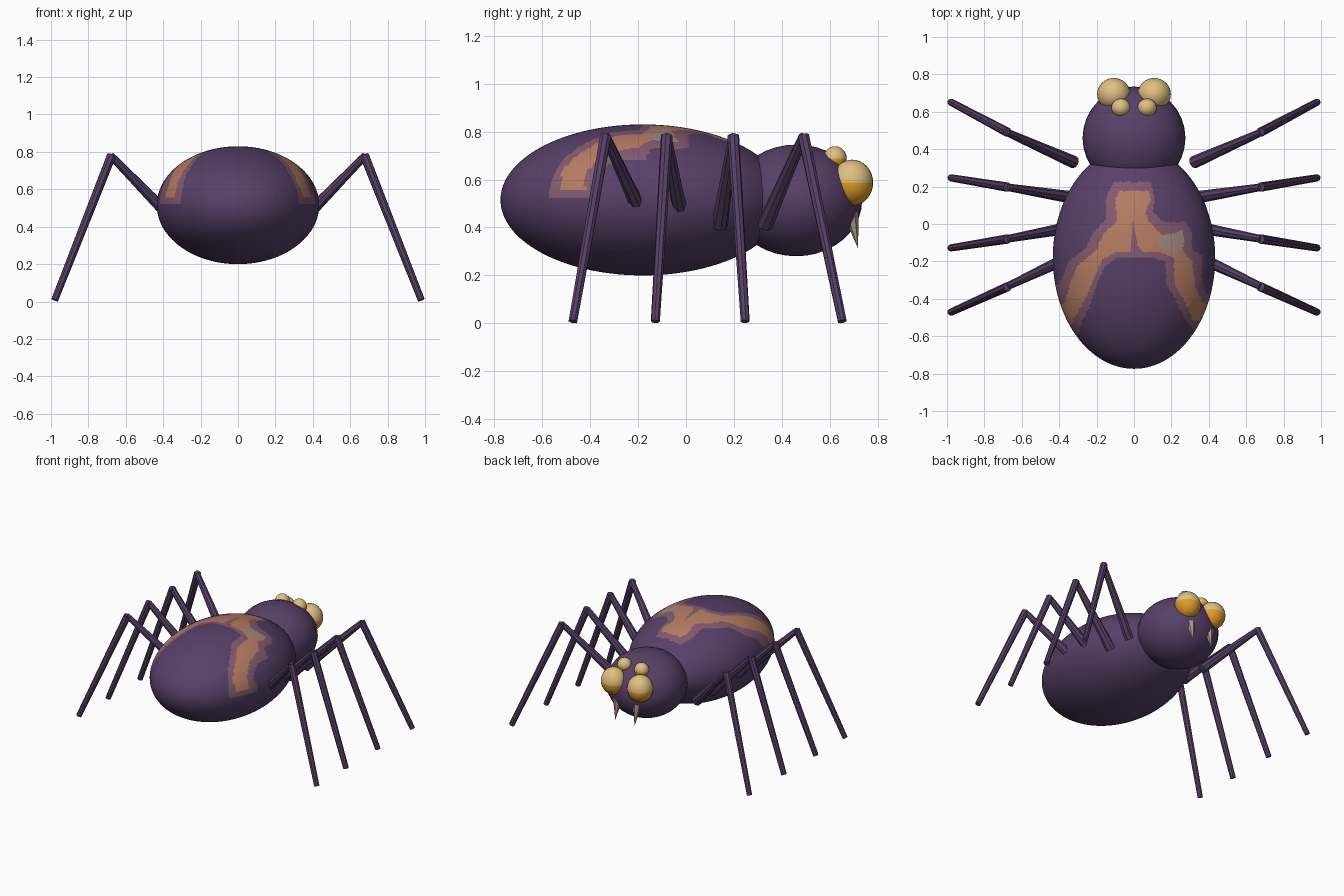
import bpy, bmesh, math
from mathutils import Vector, Matrix

if "Cube" in bpy.data.objects:
    bpy.data.objects.remove(bpy.data.objects["Cube"])


def material(name, r, g, b):
    lin = [((c / 255 + 0.055) / 1.055) ** 2.4 for c in (r, g, b)]
    m = bpy.data.materials.new(name)
    m.diffuse_color = (*lin, 1)
    m.use_nodes = True
    m.node_tree.nodes["Principled BSDF"].inputs["Base Color"].default_value = m.diffuse_color
    return m


purple = material("dark_purple", 88, 64, 104)
mauve = material("mauve_border", 130, 90, 112)
copper = material("copper_marking", 182, 124, 98)
taupe = material("taupe_patch", 160, 136, 126)
cream = material("cream", 224, 192, 130)
amber = material("amber", 226, 158, 42)
bone = material("fang_pink_grey", 176, 150, 144)


def finish(name, bm, mats, angle=40):
    me = bpy.data.meshes.new(name)
    bm.to_mesh(me)
    bm.free()
    ob = bpy.data.objects.new(name, me)
    bpy.context.collection.objects.link(ob)
    for m in mats:
        me.materials.append(m)
    bpy.ops.object.select_all(action='DESELECT')
    ob.select_set(True)
    bpy.context.view_layer.objects.active = ob
    bpy.ops.object.shade_smooth_by_angle(angle=math.radians(angle))
    return ob


def ellipsoid(name, centre, radii, mats, rule=None, seg=32, rings=20):
    bm = bmesh.new()
    bmesh.ops.create_uvsphere(bm, u_segments=seg, v_segments=rings, radius=1)
    bm.transform(Matrix.Translation(centre) @ Matrix.Diagonal((*radii, 1)))
    if rule:
        for f in bm.faces:
            f.material_index = rule(f.calc_center_median())
    return finish(name, bm, mats)


def rod(bm, a, b, ra, rb, sides=8):
    a, b = Vector(a), Vector(b)
    d = b - a
    mat = Matrix.Translation((a + b) / 2) @ d.to_track_quat('Z', 'Y').to_matrix().to_4x4()
    bmesh.ops.create_cone(bm, cap_ends=True, segments=sides, radius1=ra,
                          radius2=rb, depth=d.length, matrix=mat)


def inside(p, poly):
    hit = False
    for (x1, y1), (x2, y2) in zip(poly, poly[1:] + poly[:1]):
        if (y1 > p.y) != (y2 > p.y) and p.x < x1 + (p.y - y1) * (x2 - x1) / (y2 - y1):
            hit = not hit
    return hit


# Marking outlines as seen from above
border = [(-.11, .225), (-.15, .14), (-.15, .03), (-.22, -.05), (-.26, -.13), (-.35, -.2),
          (-.39, -.3), (-.46, -.36), (-.46, -.56), (-.31, -.62), (-.28, -.53), (-.23, -.42),
          (-.2, -.33), (-.16, -.23), (-.09, -.18), (.1, -.18), (.17, -.2), (.17, -.32),
          (.22, -.4), (.25, -.47), (.33, -.58), (.46, -.56), (.46, -.39), (.38, -.36),
          (.36, -.28), (.37, -.17), (.31, -.14), (.31, -.05), (.28, .01), (.16, .01),
          (.1, .06), (.11, .14), (.09, .225)]
core = [(-.08, .175), (-.1, .13), (-.09, .02), (-.17, -.06), (-.2, -.14), (-.3, -.22),
        (-.34, -.31), (-.37, -.42), (-.46, -.43), (-.46, -.53), (-.34, -.54), (-.26, -.4),
        (-.22, -.3), (-.17, -.19), (-.1, -.15), (-.02, -.15), (-.005, .03), (.02, -.12),
        (.05, -.15), (.14, -.15), (.21, -.18), (.22, -.33), (.27, -.41), (.32, -.52),
        (.46, -.52), (.46, -.42), (.37, -.42), (.33, -.34), (.31, -.2), (.26, -.14),
        (.26, -.04), (.15, -.06), (.08, .01), (.06, .06), (.09, .13), (.08, .175)]
patch = [(.12, -.07), (.2, -.06), (.26, -.03), (.27, -.12), (.21, -.18), (.19, -.14), (.14, -.13)]


def marking(p):
    if p.z > .56 and inside(p, patch):
        return 3
    if p.z > .56 and inside(p, core):
        return 2
    return 1 if p.z > .525 and inside(p, border) else 0


# Body
ellipsoid("abdomen", (0, -.18, .515), (.434, .594, .315),
          [purple, mauve, copper, taupe], marking, 200, 140)
ellipsoid("head", (0, .46, .513), (.275, .275, .233), [purple])

# Upper leg root y, knee y, foot y for each pair
leg_rows = [(.33, .49, .652), (.14, .197, .247), (-.015, -.08, -.128), (-.165, -.335, -.472)]

for side, label in ((-1, "left"), (1, "right")):
    for i, (root, knee, foot) in enumerate(leg_rows, 1):
        bm = bmesh.new()
        rod(bm, (side * .32, root, .41), (side * .68, knee, .78), .034, .02)
        rod(bm, (side * .675, knee, .783), (side * .98, foot, .008), .025, .019)
        finish(f"leg_{label}_{i}", bm, [purple], 30)

    # Eyes: the large pair is amber below the middle
    ellipsoid(f"large_eye_{label}", (side * .108, .694, .587), (.089, .087, .096),
              [cream, amber], lambda p: 0 if p.z > .587 else 1, 24, 16)
    ellipsoid(f"small_eye_{label}", (side * .07, .622, .687), (.051, .049, .052),
              [cream, amber], lambda p: 0 if p.z > .687 else 1, 20, 12)

    # Fangs
    bm = bmesh.new()
    rod(bm, (side * .08, .688, .46), (side * .08, .718, .312), .033, 0, 6)
    finish(f"fang_{label}", bm, [bone], 20)
